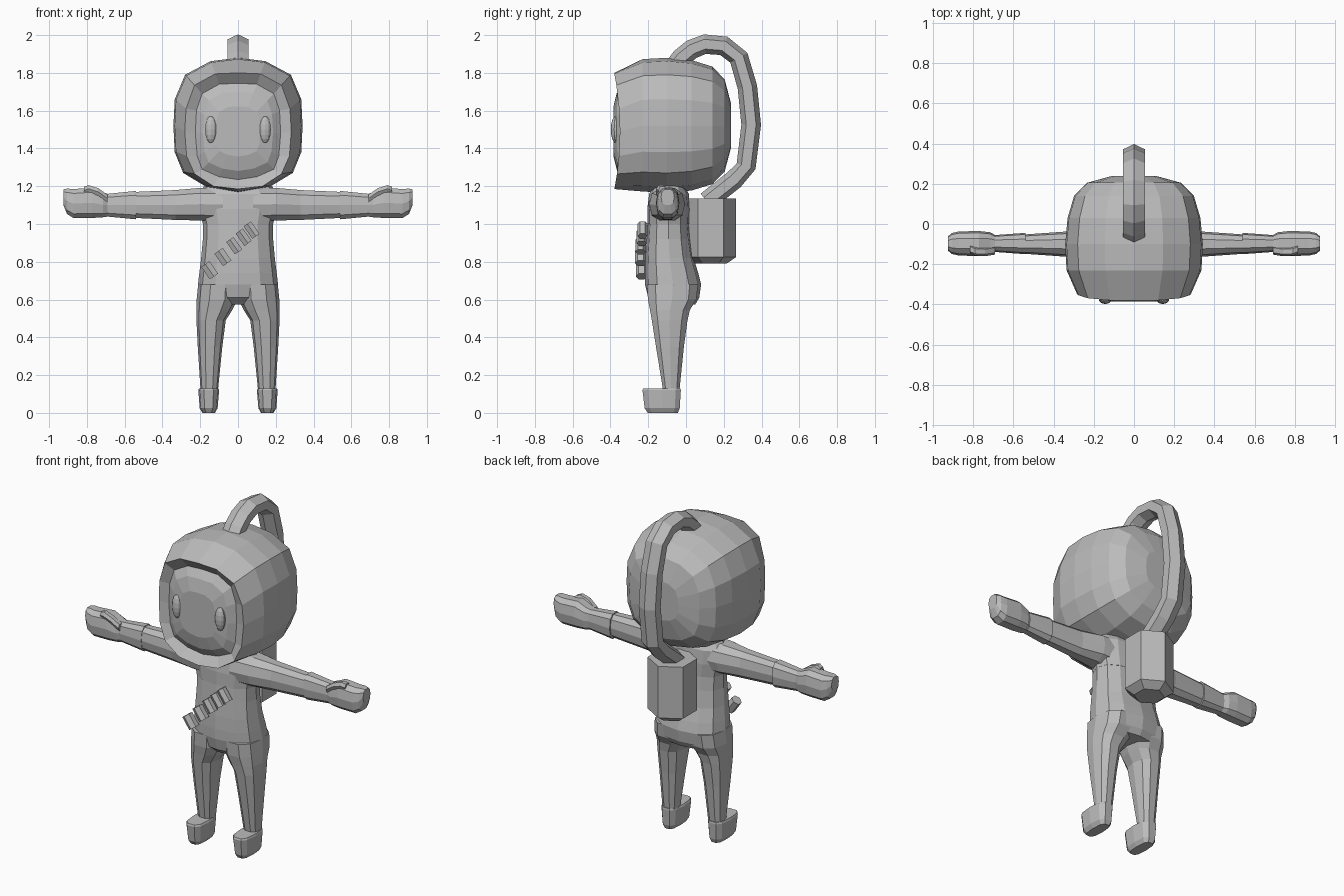
import bpy, bmesh, math
from mathutils import Vector, Matrix

if "Cube" in bpy.data.objects:
    bpy.data.objects.remove(bpy.data.objects["Cube"])

grey = bpy.data.materials.new("plain_grey")
grey.diffuse_color = (0.5, 0.5, 0.5, 1)
grey.use_nodes = True
grey.node_tree.nodes["Principled BSDF"].inputs["Base Color"].default_value = grey.diffuse_color


def finish(name, bm, mirror=False):
    bmesh.ops.recalc_face_normals(bm, faces=bm.faces)
    me = bpy.data.meshes.new(name)
    bm.to_mesh(me)
    bm.free()
    me.materials.append(grey)
    ob = bpy.data.objects.new(name, me)
    bpy.context.collection.objects.link(ob)
    if mirror:
        ob.modifiers.new("mirror", 'MIRROR').use_mirror_merge = False
    return ob


def loft(name, rings, mirror=False):
    """Skin a list of equal-length point rings and cap both ends."""
    bm = bmesh.new()
    rows = [[bm.verts.new(p) for p in r] for r in rings]
    n = len(rows[0])
    for a, b in zip(rows, rows[1:]):
        for i in range(n):
            j = (i + 1) % n
            bm.faces.new((a[i], a[j], b[j], b[i]))
    bm.faces.new(rows[0])
    bm.faces.new(rows[-1])
    return finish(name, bm, mirror)


def ring(axis, t, u0, u1, v0, v1, n=12, p=2.4):
    """Superellipse ring filling the box u0..u1, v0..v1 across an axis."""
    pts = []
    for i in range(n):
        a = 2 * math.pi * i / n
        c, s = math.cos(a), math.sin(a)
        u = (u0 + u1) / 2 + (u1 - u0) / 2 * math.copysign(abs(c) ** (2 / p), c)
        v = (v0 + v1) / 2 + (v1 - v0) / 2 * math.copysign(abs(s) ** (2 / p), s)
        pts.append((u, v, t) if axis == 'z' else (t, u, v))
    return pts


def outline(half, y):
    """Close a half outline (x, z) from top to bottom into a ring at depth y."""
    full = half + [(-x, z) for x, z in half[-2:0:-1]]
    return [(x, y, z) for x, z in full]


def scaled(half, s, cz=1.52):
    return [(x * s, cz + (z - cz) * s) for x, z in half]


# Helmet with rim and bulging face
shell = [(0, 1.88), (.145, 1.862), (.28, 1.79), (.335, 1.66), (.342, 1.52),
         (.335, 1.38), (.29, 1.27), (.165, 1.195), (0, 1.165)]
rim = [(0, 1.80), (.12, 1.795), (.23, 1.735), (.275, 1.61), (.282, 1.49),
       (.272, 1.36), (.23, 1.265), (.13, 1.2), (0, 1.185)]
inner = [(0, 1.745), (.1, 1.74), (.19, 1.69), (.22, 1.6), (.226, 1.48),
         (.216, 1.36), (.19, 1.29), (.1, 1.25), (0, 1.235)]
rings = [outline(scaled(shell, s), y) for y, s in
         [(.238, .33), (.205, .68), (.14, .87), (.03, .965), (-.1, 1), (-.23, .98)]]
front = outline(rim, -.35)
front = [(x, -.35 - .03 * (abs(z - 1.49) / .31) ** 2, z) for x, y, z in front]
rings += [front, outline(inner, -.335)]
rings += [outline(scaled(inner, s, 1.49), y) for s, y in [(.82, -.365), (.52, -.384)]]
loft("helmet", rings)

# Eyes
bm = bmesh.new()
bmesh.ops.create_uvsphere(bm, u_segments=10, v_segments=8, radius=1,
                          matrix=Matrix.Translation((.143, -.372, 1.5))
                          @ Matrix.Diagonal((.033, .026, .072, 1)))
finish("eye", bm, True)

# Air hose: hexagonal tube swept in the y-z plane
path = [(-.07, 1.82), (-.025, 1.88), (.03, 1.925), (.1, 1.952), (.2, 1.943),
        (.28, 1.88), (.325, 1.725), (.345, 1.525), (.318, 1.305), (.255, 1.235), (.11, 1.12)]
path = [Vector((0, y, z)) for y, z in path]
rings = []
for i, c in enumerate(path):
    t = (path[min(i + 1, len(path) - 1)] - path[max(i - 1, 0)]).normalized()
    nrm = Vector((0, -t.z, t.y))
    rings.append([c + Vector((.055 * math.sin(k * math.pi / 3) / .866, 0, 0))
                  + nrm * .052 * math.cos(k * math.pi / 3) for k in range(6)])
loft("air_hose", rings)

# Backpack tank: hexagonal prism with chamfered base
loft("backpack_tank", [[(r * math.sin(k * math.pi / 3), .13 + r * math.cos(k * math.pi / 3), z)
                        for k in range(6)] for z, r in [(.79, .085), (.825, .135), (1.135, .135)]])

# Torso
loft("torso", [ring('z', z, -w, w, f, b) for z, w, f, b in [
    (.575, .15, -.16, .05), (.61, .2, -.2, .07), (.68, .212, -.217, .08),
    (.74, .205, -.218, .065), (.82, .195, -.215, .04), (.92, .186, -.208, .025),
    (1.03, .185, -.2, .015)]])

# Jacket yoke over the chest
loft("jacket_yoke", [ring('z', z, -w, w, f, b) for z, w, f, b in [
    (1.0, .186, -.205, .02), (1.08, .205, -.205, .022),
    (1.16, .21, -.195, .015), (1.2, .18, -.17, -.01)]])

# Arms
loft("arm", [ring('x', x, -.1 - h, -.1 + h, a, b, 10) for x, h, a, b in [
    (.08, .1, 1.01, 1.195), (.2, .095, 1.015, 1.195), (.33, .063, 1.018, 1.183),
    (.56, .047, 1.03, 1.172)]], True)

# Gloves: cuff, palm and fingers
loft("glove", [ring('x', x, -.097 - h, -.097 + h, a, b, 10, 2.7) for x, h, a, b in [
    (.54, .053, 1.022, 1.178), (.69, .042, 1.037, 1.162), (.715, .056, 1.033, 1.17),
    (.77, .062, 1.029, 1.195), (.87, .06, 1.028, 1.188), (.905, .052, 1.05, 1.19),
    (.925, .035, 1.1, 1.185)]], True)
loft("thumb", [ring('x', x, y - .022, y + .022, z - .022, z + .022, 6) for x, y, z in [
    (.69, -.13, 1.135), (.74, -.138, 1.17), (.79, -.135, 1.186), (.815, -.125, 1.178)]], True)

# Legs
loft("leg", [ring('z', z, a, b, f, k, 10) for z, a, b, f, k in [
    (.68, .0, .211, -.212, .07), (.6, .002, .219, -.207, .06), (.545, .03, .221, -.195, .025),
    (.49, .065, .22, -.185, .012), (.35, .083, .213, -.162, -.008),
    (.1, .108, .197, -.12, -.035)]], True)

# Boots
loft("boot", [ring('z', z, a, b, f, k, 10, 3) for z, a, b, f, k in [
    (0, .122, .188, -.205, -.04), (.025, .108, .203, -.222, -.03),
    (.12, .1, .21, -.234, -.024), (.13, .105, .206, -.23, -.026)]], True)

# Row of pouches running diagonally across the chest
for x, z, y in [(-.15, .755, -.235), (-.08, .825, -.24), (-.02, .885, -.24),
                (.03, .93, -.235), (.072, .968, -.23)]:
    bm = bmesh.new()
    size = .027 + .004 * (x < -.05)
    bmesh.ops.create_cone(bm, cap_ends=True, segments=6, radius1=size, radius2=size, depth=.08,
                          matrix=Matrix.Translation((x, y, z))
                          @ Matrix.Rotation(math.radians(-35), 4, 'Y'))
    finish("chest_pouch", bm)
